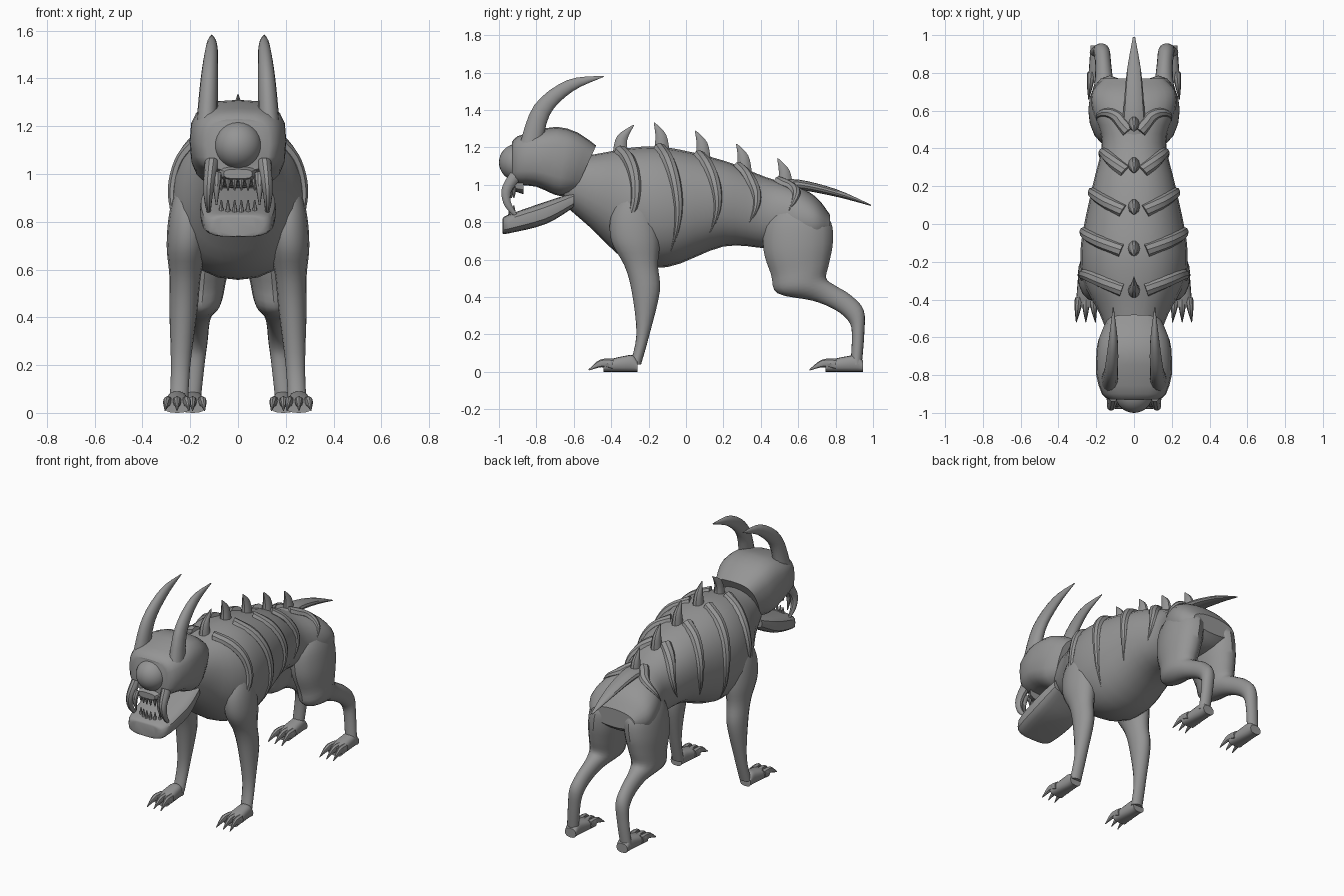
import bpy, bmesh
from math import sin, cos, pi, radians
from mathutils import Vector
from mathutils.bvhtree import BVHTree

if "Cube" in bpy.data.objects:
    bpy.data.objects.remove(bpy.data.objects["Cube"])

grey = bpy.data.materials.new("stone_grey")
colour = (.3, .3, .3, 1)
grey.use_nodes = True
grey.diffuse_color = colour
grey.node_tree.nodes["Principled BSDF"].inputs["Base Color"].default_value = colour
sides = ((1, "left"), (-1, "right"))


def finish(name, bm, angle=35):
    bmesh.ops.recalc_face_normals(bm, faces=bm.faces)
    mesh = bpy.data.meshes.new(name)
    bm.to_mesh(mesh)
    bm.free()
    mesh.materials.append(grey)
    ob = bpy.data.objects.new(name, mesh)
    bpy.context.collection.objects.link(ob)
    bpy.ops.object.select_all(action="DESELECT")
    ob.select_set(True)
    bpy.context.view_layer.objects.active = ob
    bpy.ops.object.shade_smooth_by_angle(angle=radians(angle))
    return ob


def spline(track, i, t):
    """Smooth curve through the values of a track."""
    last = len(track) - 1
    before, start = track[max(i - 1, 0)], track[i]
    end, after = track[min(i + 1, last)], track[min(i + 2, last)]
    leave, arrive = (end - before) / 2, (after - start) / 2
    ease = t * t * (3 - 2 * t)
    return (start.lerp(end, ease) + leave * t * (1 - t) ** 2
            - arrive * t * t * (1 - t))


def bulge(value, power):
    return abs(value) ** (2 / power) * (1 if value > 0 else -1)


def loft(name, rings, side=1, count=16, steps=4, power=2, angle=35):
    """Skin a tube over rings of (centre, half axis, half axis)."""
    tracks = list(zip(*rings))
    bm = bmesh.new()
    loops = []
    for k in range((len(rings) - 1) * steps + 1):
        i, rest = divmod(k, steps)
        centre, across, along = (spline(track, i, rest / steps) for track in tracks)
        loop = []
        for j in range(count):
            turn = 2 * pi * j / count
            point = centre + across * bulge(cos(turn), power) + along * bulge(sin(turn), power)
            point.x *= side
            loop.append(bm.verts.new(point))
        loops.append(loop)
    for a, b in zip(loops, loops[1:]):
        for j in range(count):
            n = (j + 1) % count
            bm.faces.new((a[j], a[n], b[n], b[j]))
    bm.faces.new(loops[0])
    bm.faces.new(loops[-1])
    return finish(name, bm, angle)


def ring(y, z, dy, dz, half, x=0):
    """Ring centred in the side profile, with half sizes."""
    return Vector((x, y, z)), Vector((half, 0, 0)), Vector((0, dy, dz))


def spike(name, points, width, ratio=.75, side=1, count=10):
    """Curved spike that narrows to a tip, with rings square to its path."""
    points = [Vector(p) for p in points]
    last = len(points) - 1
    rings = []
    for i, p in enumerate(points):
        depth = width * (1 - i / last) ** .6 + .003
        way = points[min(i + 1, last)] - points[max(i - 1, 0)]
        square = Vector((0, -way.z, way.y)).normalized() * depth
        rings.append(ring(p.y, p.z, square.y, square.z, depth * ratio, p.x))
    return loft(name, rings, side, count)


def limb(name, path, foot_x, slope, side):
    """Leg through (y, z, dy, dz), drawing inward with height."""
    return loft(name, [ring(y, z, dy, dz, .025 + .45 * dy, foot_x - slope * z)
                       for y, z, dy, dz in path], side)


def paw(name, x, heel, length, side):
    def at(part):
        return heel - part * length
    rings = []
    for part in (0, .1, .3, .5, .7):
        tall = .045 * cos(1.3 * part) if part else .03
        rings.append(ring(at(part), tall, 0, tall, .04 + .02 * part, x))
    loft(name, rings, side, power=2.6)
    for i in range(3):
        off = (i - 1) * .036
        spike(f"{name}_claw_{i + 1}", [(x + off, at(.5), .04), (x + off * 1.2, at(.75), .045),
                                       (x + off * 1.4, at(1), .01)], .027, side=side, count=8)


# Body from neck to rump
body = loft("body", [ring(*r) for r in (
    (-.64, 1.02, .02, .12, .12), (-.48, .97, .03, .2, .18), (-.3, .9, .02, .3, .27),
    (-.1, .88, 0, .32, .28), (.2, .9, 0, .23, .22), (.43, .85, 0, .19, .17),
    (.6, .82, 0, .17, .22), (.7, .8, 0, .13, .22), (.77, .78, 0, .06, .16))],
    count=24, power=2.2)

# Legs and paws
front_path = ((-.28, .98, .05, 0), (-.28, .84, .12, 0), (-.27, .7, .13, 0), (-.24, .57, .09, 0),
              (-.215, .43, .075, 0), (-.23, .2, .035, 0), (-.27, .04, .03, 0))
hind_path = ((.6, .9, .1, 0), (.6, .8, .175, 0), (.6, .67, .185, .02), (.61, .55, .155, .03),
             (.62, .46, .13, .04), (.74, .42, .06, .04), (.84, .37, .04, .04),
             (.91, .3, .04, .03), (.92, .2, .033, 0), (.91, .04, .03, 0))
for s, tag in sides:
    limb(f"{tag}_front_leg", front_path, .25, .05, s)
    limb(f"{tag}_hind_leg", hind_path, .2, .1, s)
    paw(f"{tag}_front_paw", .255, -.26, .26, s)
    paw(f"{tag}_hind_paw", .19, .945, .285, s)

# Surface lookup around the trunk: position along it, angle from the spine
tree = BVHTree.FromPolygons([v.co for v in body.data.vertices],
                            [p.vertices for p in body.data.polygons])


def on_skin(y, degrees):
    out = Vector((sin(radians(degrees)), 0, cos(radians(degrees))))
    return tree.ray_cast(Vector((0, y, .88)) + out, -out)[:2]


# Raised ribs over the flanks, the first one hooking forward
for n, low in enumerate((130, 140, 125, 115, 95)):
    rings = []
    spots = []
    for i in range(7):
        t = i / 6
        y = -.35 + .21 * n + .1 * sin(.8 * pi * t) - (.1 * t ** 3 if n == 0 else 0)
        spots.append(on_skin(y, 12 + (low - 12) * t))
    for i, (spot, normal) in enumerate(spots):
        way = (spots[min(i + 1, 6)][0] - spots[max(i - 1, 0)][0]).normalized()
        fade = 1 - (i / 6) ** 2
        rings.append((spot, way.cross(normal).normalized() * (.032 * fade + .003),
                      normal * (.025 * fade + .003)))
    for s, tag in sides:
        loft(f"{tag}_rib_{n + 1}", rings, s, 8)

# Spikes along the spine; the first leans back, the rest curl forward
for n in range(5):
    y = -.35 + .22 * n
    z = on_skin(y, 1)[0].z
    lean = .07 if n == 0 else -.04
    spike(f"back_spike_{n + 1}", [(0, y, z - .03), (0, y + lean / 8, z + .06),
                                  (0, y + lean, z + .13)], .042)

# Tail
spike("tail", [(0, .46, .99), (0, .6, 1), (0, .8, .957), (0, .99, .89)], .032, 2, count=12)

# Skull, jaw and gum
loft("skull", [ring(*r) for r in (
    (-.93, 1.12, 0, .11, .13), (-.9, 1.13, 0, .13, .17), (-.8, 1.14, 0, .15, .2),
    (-.7, 1.13, .01, .18, .2), (-.62, 1.11, .04, .17, .19), (-.54, 1.08, .06, .13, .15))],
    count=20, steps=2, power=3, angle=28)
loft("jaw", [ring(*r) for r in (
    (-.98, .78, 0, .04, .08), (-.95, .79, 0, .05, .14), (-.75, .85, 0, .06, .16),
    (-.6, .92, 0, .04, .14))], count=20, power=3.5)
loft("upper_gum", [ring(-.96, 1, 0, .02, .06), ring(-.87, 1, 0, .05, .11)], power=3)

# Single eye
bm = bmesh.new()
bmesh.ops.create_uvsphere(bm, u_segments=32, v_segments=16, radius=.1)
bmesh.ops.translate(bm, verts=bm.verts, vec=(0, -.9, 1.12))
finish("eye", bm)

# Teeth rows
for i in range(6):
    x = (i - 2.5) * .028
    y = 4 * x * x - .94
    for row, root, tip in (("upper", .99, .93), ("lower", .81, .89)):
        spike(f"{row}_tooth_{i + 1}", [(x, y, root), (x, y, tip)], .014, 1, count=8)

# Tusks and horns
for s, tag in sides:
    spike(f"{tag}_tusk", [(.11, -.91, 1.05), (.12, -.96, .97), (.125, -.95, .89),
                          (.12, -.885, .81)], .032, .85, s)
    spike(f"{tag}_small_tusk", [(.09, -.93, 1), (.09, -.955, .95), (.09, -.94, .87)], .02, 1, s)
    spike(f"{tag}_horn", [(.13, -.83, 1.2), (.12, -.77, 1.4), (.11, -.62, 1.53),
                          (.11, -.44, 1.58)], .06, .72, s, 14)
